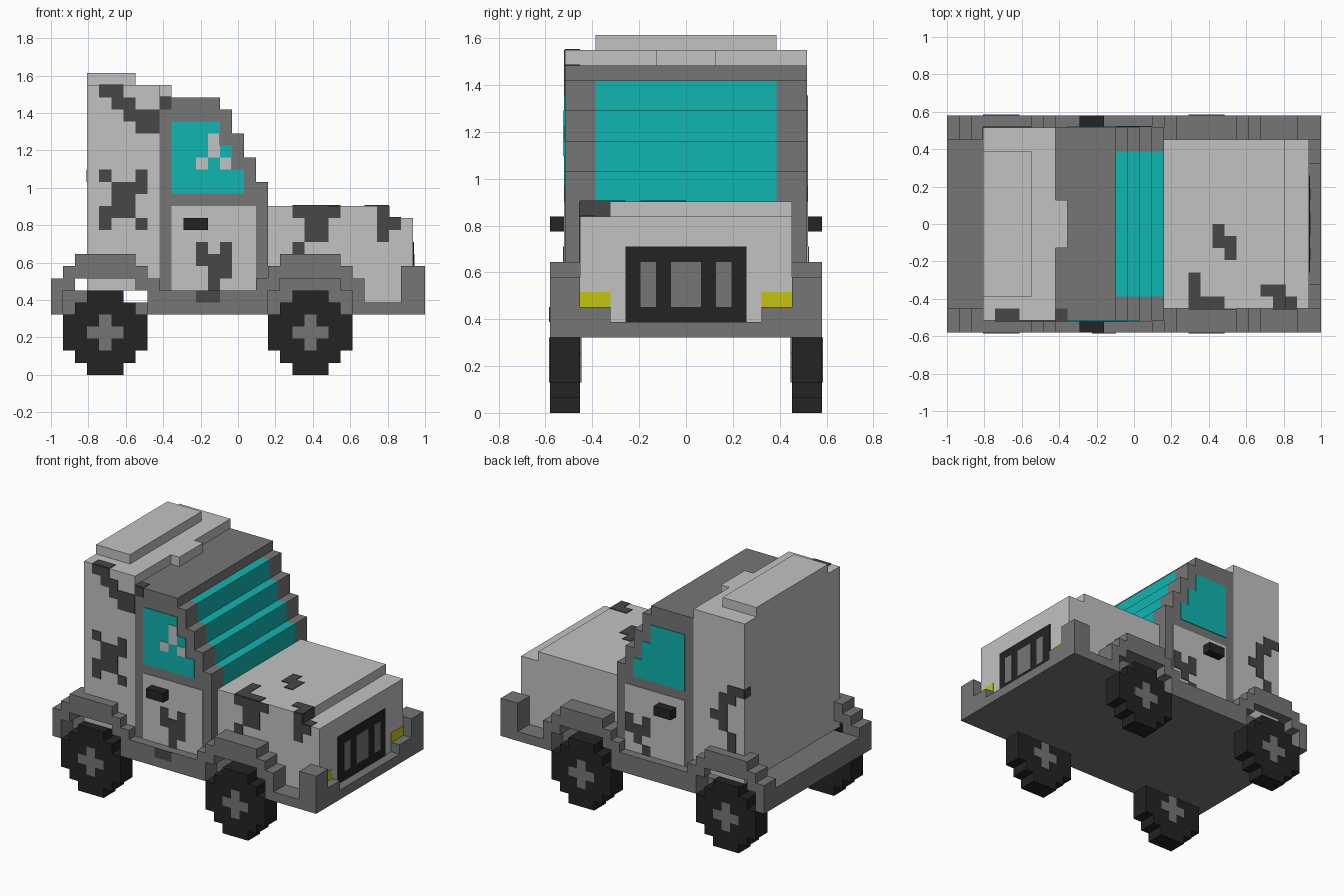
import bpy
import bmesh

cube = bpy.data.objects.get("Cube")
if cube:
    bpy.data.objects.remove(cube, do_unlink=True)

V = 2 / 31            # size of one block
NX, NY = 31, 18       # blocks along x and y
D = 0.07              # thickness of a painted plate, in blocks


def material(name, r, g, b):
    m = bpy.data.materials.new(name)
    m.use_nodes = True
    m.diffuse_color = (r, g, b, 1)
    bsdf = m.node_tree.nodes["Principled BSDF"]
    bsdf.inputs["Base Color"].default_value = (r, g, b, 1)
    bsdf.inputs["Roughness"].default_value = 0.9
    return m


LIGHT = material("light grey", 0.54, 0.54, 0.54)
GREY = material("mid grey", 0.18, 0.18, 0.18)
DARK = material("dark grey", 0.063, 0.063, 0.063)
BLACK = material("black", 0.017, 0.017, 0.017)
TEAL = material("teal glass", 0.005, 0.46, 0.44)
YELLOW = material("yellow", 0.56, 0.56, 0.005)


def build(name, mat, boxes):
    """One object from boxes (i0, i1, j0, j1, k0, k1) in block units."""
    bm = bmesh.new()
    for i0, i1, j0, j1, k0, k1 in boxes:
        vs = bmesh.ops.create_cube(bm, size=1)["verts"]
        for v in vs:
            v.co.x = ((i1 if v.co.x > 0 else i0) - NX / 2) * V
            v.co.y = ((j1 if v.co.y > 0 else j0) - NY / 2) * V
            v.co.z = (k1 if v.co.z > 0 else k0) * V
    me = bpy.data.meshes.new(name)
    bm.to_mesh(me)
    bm.free()
    me.materials.append(mat)
    ob = bpy.data.objects.new(name, me)
    bpy.context.scene.collection.objects.link(ob)
    return ob


def both(boxes):
    """Add the mirror image of every box across the y centre."""
    return boxes + [(a, b, NY - d, NY - c, e, f) for a, b, c, d, e, f in boxes]


def cells(art, left, top):
    """Runs of '#' in a drawn pattern as (start, end, low, high)."""
    for r, row in enumerate(art.split("/")):
        start = None
        for c, ch in enumerate(row + "."):
            if ch == "#" and start is None:
                start = c
            if ch != "#" and start is not None:
                yield left + start, left + c, top - r - 1, top - r
                start = None


def side(art, left, top, face, layer=1):
    """Plates on the side wall at depth face, on the -y side."""
    return [(a, b, face - D * layer, face, c, d) for a, b, c, d in cells(art, left, top)]


def far(boxes):
    return both(boxes)[len(boxes):]


def up(art, left, top, level):
    return [(a, b, c, d, level, level + D) for a, b, c, d in cells(art, left, top)]


def front(art, left, top, face, layer=1):
    return [(face, face + D * layer, a, b, c, d) for a, b, c, d in cells(art, left, top)]


# Chassis, rear deck, sills and bumper
build("chassis", GREY, [(0, 31, 2, 16, 5, 6)])
build("rear_deck", GREY, [(0, 3, 2, 16, 5, 7)])
build("sills", GREY, both([(9, 17, 0, 2, 5, 7), (26, 29, 0, 2, 5, 6)]))
build("front_bumper", GREY, [(30, 31, 2, 16, 5, 6)]
      + both([(29, 31, 0, 2, 5, 9), (30, 31, 2, 4, 5, 7)]))

# Wheels, hubs and stepped fenders
WHEEL = "..###../.#####./#######/#######/#######/.#####./..###.."
HUB = ".#./###/.#."
FENDER = "..#####../.#######./##.....##/#.......#/#.......#"
for label, x in (("rear", 0), ("front", 17)):
    build(label + "_fenders", GREY,
          both([(a, b, 0, 2, c, d) for a, b, c, d in cells(FENDER, x, 10)]))
    build(label + "_wheels", BLACK,
          both([(a, b, 0, 2, c, d) for a, b, c, d in cells(WHEEL, x + 1, 7)]))
    build(label + "_hubs", GREY,
          both([(a, b, -D, 2 + D, c, d) for a, b, c, d in cells(HUB, x + 3, 5)]))
build("front_wheel_wells", GREY, both([(18, 25, 2 - D, 3, 5, 8)]))

# Cab with stepped windscreen
STEPS = [(14, 16, 18), (16, 18, 17), (18, 20, 16), (20, 22, 15)]
build("cab_lower", GREY, [(9, 18, 1, 17, 6, 14)])
build("cab_frame", GREY, both([(9, x, 1, 3, lo, hi) for lo, hi, x in STEPS]))
build("windscreen", TEAL, [(9, x, 3, 15, lo, hi) for lo, hi, x in STEPS])
build("cab_roof", GREY, [(9, 14, 1, 17, 22, 23)])
build("cab_rear", LIGHT, [(3, 9, 1, 17, 7, 24)])
build("roof_cap", LIGHT, [(3, 7, 3, 15, 24, 25), (9, 10, 7, 11, 23, 24)])

# Doors, side windows and mirrors
build("doors", LIGHT, both([(10, 17, 1 - D, 1, 7, 14)]))
WINDOW = "####/####/#####/#####/######/######"
build("side_windows", TEAL, both(side(WINDOW, 10, 21, 1)))
build("window_glint", LIGHT, side(".#./.#./#.#", 12, 20, 1, 2))
build("mirrors", BLACK, both([(11, 13, 0, 1, 12, 13)]))

# Hood, grille and headlights
build("hood", LIGHT, [(18, 28, 2, 16, 6, 14), (28, 30, 2, 16, 6, 13)])
build("grille", BLACK, [(30, 30 + D, 5, 13, 6, 11)])
build("grille_bars", GREY, front("#.##.#/#.##.#/#.##.#", 6, 10, 30, 2))
build("headlights", YELLOW, both(front("##", 2, 8, 30)))

# Camouflage patches
build("rear_side_patches", DARK,
      side("##/.##/..###/...##", 4, 24, 1)
      + side("#..#/.###/.##./###./#..#", 4, 17, 1)
      + side("#", 9, 23, 1)
      + far(side("##../.##./..#./..##/..#./.#../.#..", 3, 17, 1)))
build("door_patches", DARK,
      side("#.#/###/.##/.#.", 12, 11, 1, 2)
      + side("##", 12, 7, 0)
      + far(side("#.#/###/.#./#..", 14, 11, 1, 2)))
build("hood_side_patches", DARK,
      side("####/.##./.##./#...", 20, 14, 2)
      + side("#./##/#.", 27, 14, 2)
      + front("##", 2, 14, 28))
build("top_patches", DARK,
      up("#../#../###", 20, 5, 14) + up("#./##/.#", 22, 9, 14)
      + up("##/.#", 26, 4, 14) + up("#", 28, 3, 13)
      + up("##", 4, 2, 24) + up("#", 9, 2, 23))
build("back_patch", DARK, [(3 - D, 3, 16, 17, 16, 17)])
